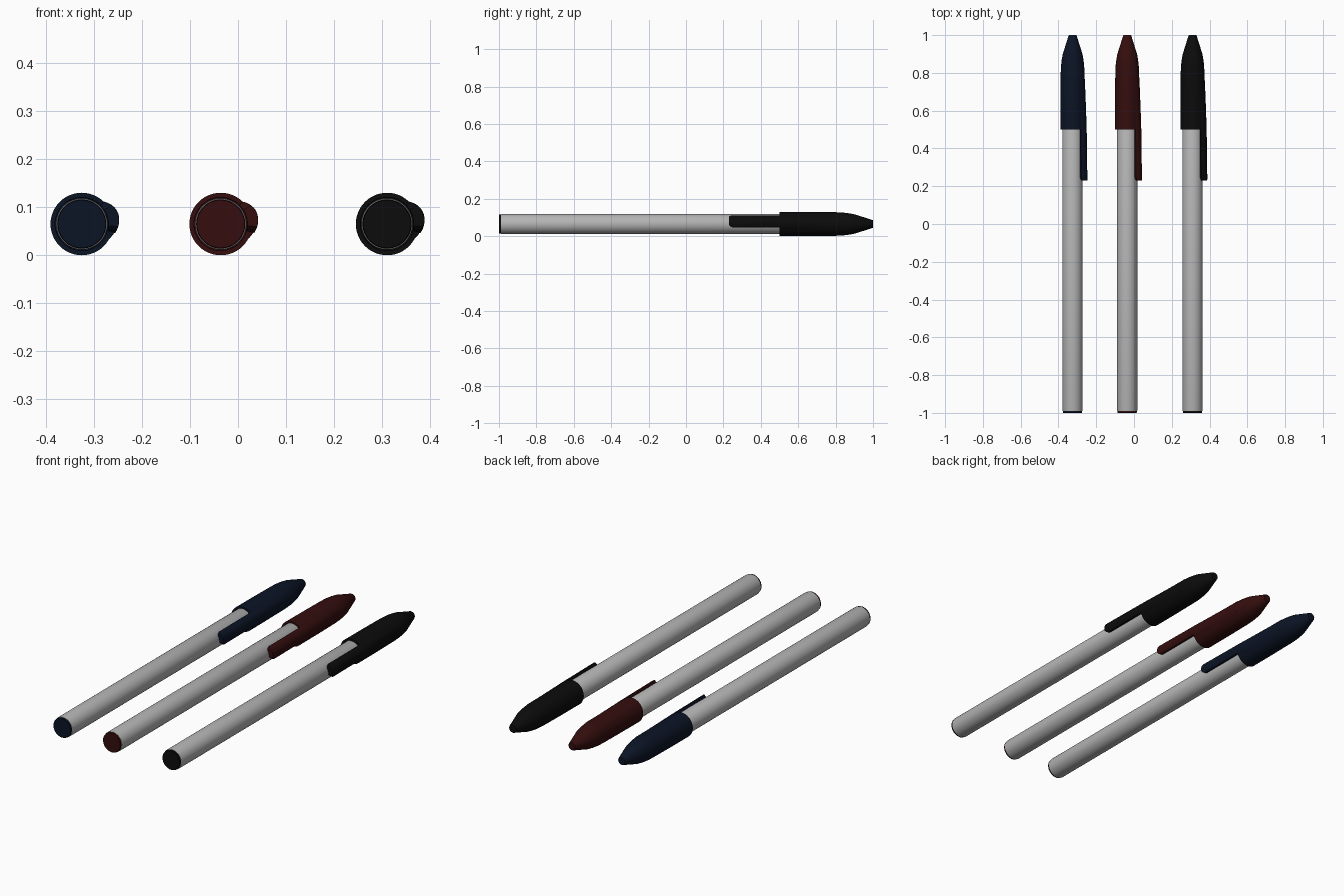
import bpy, bmesh
from math import sin, cos, pi, radians

if "Cube" in bpy.data.objects:
    bpy.data.objects.remove(bpy.data.objects["Cube"])

Z = 0.065  # height of every pen's axis
SEG = 48


def material(name, rgb):
    mat = bpy.data.materials.new(name)
    mat.diffuse_color = (*rgb, 1)
    mat.use_nodes = True
    mat.node_tree.nodes["Principled BSDF"].inputs["Base Color"].default_value = mat.diffuse_color
    return mat


def finish(name, bm, x, mat, angle=35):
    bmesh.ops.recalc_face_normals(bm, faces=bm.faces)
    mesh = bpy.data.meshes.new(name)
    bm.to_mesh(mesh)
    bm.free()
    ob = bpy.data.objects.new(name, mesh)
    bpy.context.collection.objects.link(ob)
    ob.location = (x, 0, Z)
    mesh.materials.append(mat)
    bpy.ops.object.select_all(action='DESELECT')
    ob.select_set(True)
    bpy.context.view_layer.objects.active = ob
    bpy.ops.object.shade_smooth_by_angle(angle=radians(angle))
    return ob


def loft(rings):
    """Skin a list of equal-length closed rings and cap both ends."""
    bm = bmesh.new()
    rows = [[bm.verts.new(p) for p in ring] for ring in rings]
    n = len(rows[0])
    for a, b in zip(rows, rows[1:]):
        for i in range(n):
            j = (i + 1) % n
            bm.faces.new((a[i], a[j], b[j], b[i]))
    bm.faces.new(rows[0])
    bm.faces.new(rows[-1])
    return bm


def turned(profile):
    """Turn (y, radius) pairs around the pen's long axis."""
    return loft([[(r * cos(2 * pi * i / SEG), y, r * sin(2 * pi * i / SEG))
                  for i in range(SEG)] for y, r in profile])


def clip_ring(y, rise, low, high, inner=0.0555, n=14):
    """Curved strip section: a rounded ridge outside, the barrel's curve inside."""
    angles = [low + (high - low) * i / n for i in range(n + 1)]
    pts = []
    for a in angles:
        width = 34 if a > 14 else 46
        bump = cos(min(1.0, abs(a - 14) / width) * pi / 2)
        pts.append((a, 0.0635 + rise * max(0.0, bump)))
    pts += [(a, inner) for a in reversed(angles)]
    return [(r * cos(radians(a)), y, r * sin(radians(a))) for a, r in pts]


BARREL = [(-0.99, 0.049), (-0.99, 0.0525), (-0.985, 0.0535), (0.56, 0.0535),
          (0.62, 0.03), (0.80, 0.012)]
PLUG = [(-1.0, 0.0495), (-0.998, 0.051), (-0.98, 0.051)]
CAP = [(0.60, 0.0545), (0.50, 0.0555), (0.50, 0.065), (0.65, 0.0645), (0.80, 0.063),
       (0.84, 0.061), (0.87, 0.0575), (0.90, 0.052), (0.997, 0.0215), (1.0, 0.0195)]
# clip stations: y, ridge height, lower and upper edge angle
CLIP = [(0.23, 0.015, -4, 32), (0.238, 0.0155, -11, 41), (0.25, 0.0155, -15, 45),
        (0.499, 0.012, -15, 46), (0.501, 0.012, -30, 47), (0.60, 0.0085, -30, 47),
        (0.72, 0.0035, -28, 48), (0.82, -0.002, -25, 48)]

PENS = [("blue", -0.325, (0.0034, 0.0068, 0.0185)),
        ("red", -0.036, (0.035, 0.0042, 0.0042)),
        ("black", 0.310, (0.0035, 0.0035, 0.0035))]

barrel_mat = material("grey_plastic", (0.46, 0.46, 0.46))
for colour, x, rgb in PENS:
    mat = material(colour + "_plastic", rgb)
    finish(colour + "_pen_barrel", turned(BARREL), x, barrel_mat)
    finish(colour + "_pen_end_plug", turned(PLUG), x, mat)
    finish(colour + "_pen_cap", turned(CAP), x, mat)
    finish(colour + "_pen_clip", loft([clip_ring(*s) for s in CLIP]), x, mat)
